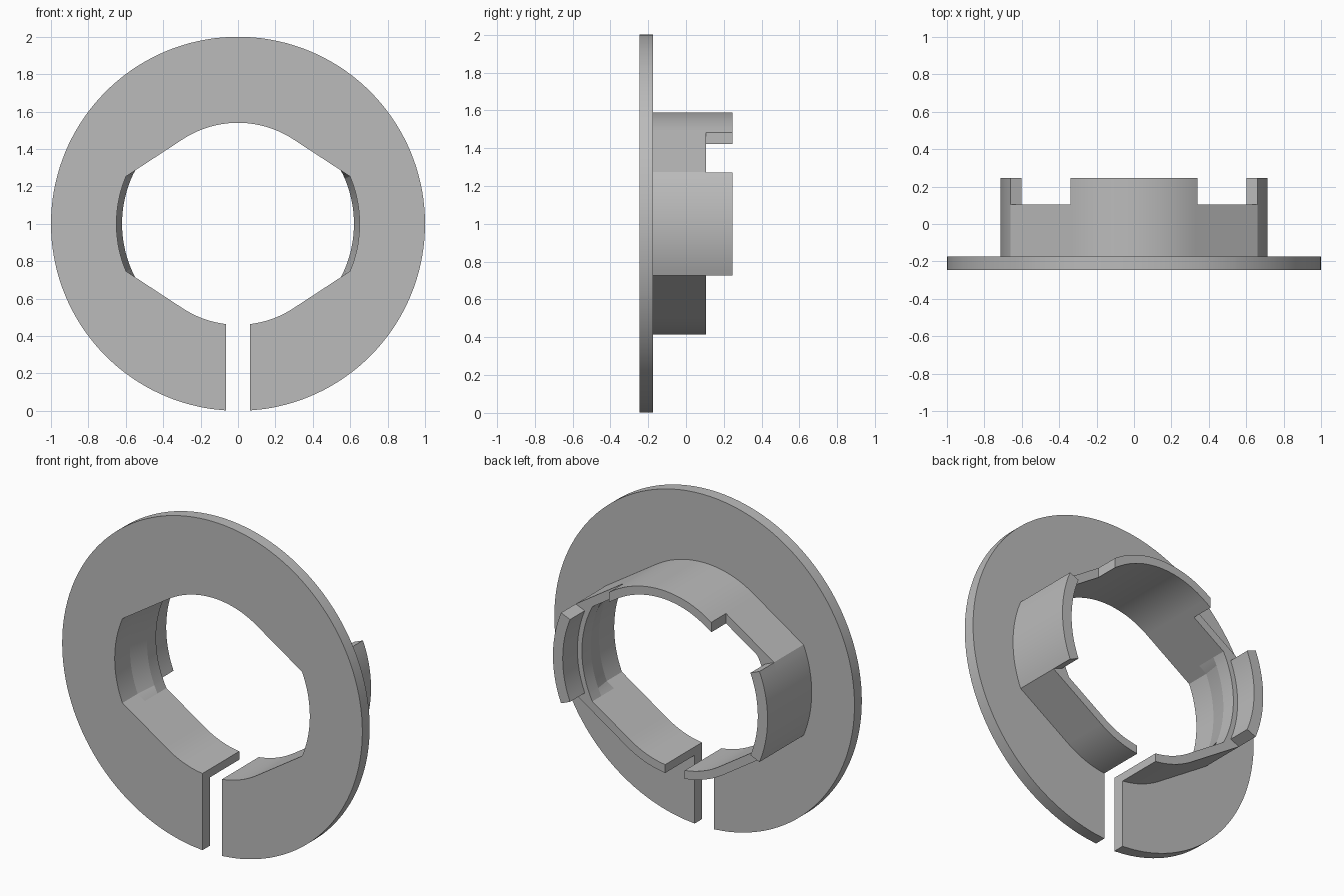
import bpy, bmesh
from math import sin, cos, asin, acos, radians, pi

cube = bpy.data.objects.get("Cube")
if cube:
    bpy.data.objects.remove(cube, do_unlink=True)

grey = bpy.data.materials.new("plain grey")
grey.use_nodes = True
COLOUR = (0.5, 0.5, 0.5, 1)
grey.diffuse_color = COLOUR
grey.node_tree.nodes["Principled BSDF"].inputs["Base Color"].default_value = COLOUR

TILT = radians(33.2)      # where the crown arc turns into the straight flank
INNER, OUTER = 0.54, 0.59  # crown radii of the opening and of the collar
SLOT = 0.065              # half width of the slot
CENTRE = 1.0


def radius(crown, side, a):
    """Outline: crown arc, tangent flank, side arc; a is measured from the top."""
    fold = min(a, pi - a)
    return min(side, crown / cos(max(0, fold - TILT)))


def corner(crown, side):
    return TILT + acos(crown / side)


def cut_angle(crown, side, x, bottom):
    """Angle at which the outline crosses a vertical cut at x."""
    a = 0.3
    for _ in range(40):
        a = asin(x / radius(crown, side, a))
    return pi - a if bottom else a


def stations(start, end):
    """Even steps plus the outline's corners."""
    kinks = [TILT, corner(INNER, 0.65), corner(INNER, 0.62), corner(OUTER, 0.715)]
    marks = kinks + [pi - k for k in kinks] + [start, end]
    marks += [radians(2.5 * i) for i in range(73)]
    out = []
    for a in sorted(m for m in marks if start <= m <= end):
        if not out or a - out[-1] > 0.004:
            out.append(a)
    return out


def sweep(name, section, start, end, cut_x=None):
    """Sweep (crown, side, y) corners round the +x half, then mirror it."""
    bm = bmesh.new()
    rows = [[a] * len(section) for a in stations(start, end)]
    if cut_x:
        rows.append([cut_angle(c, s, cut_x, end > pi / 2) for c, s, y in section])
    loops = []
    for row in rows:
        loop = []
        for a, (c, s, y) in zip(row, section):
            r = radius(c, s, a)
            loop.append(bm.verts.new((r * sin(a), y, CENTRE + r * cos(a))))
        loops.append(loop)
    n = len(section)
    for p, q in zip(loops, loops[1:]):
        for i in range(n):
            j = (i + 1) % n
            bm.faces.new((p[i], p[j], q[j], q[i]))
    bm.faces.new(loops[-1])
    if start > 0:
        bm.faces.new(loops[0][::-1])
    bmesh.ops.recalc_face_normals(bm, faces=bm.faces)
    # an open half can be oriented inwards, so check the front-most face
    front = min(bm.faces, key=lambda f: f.calc_center_median().y)
    if front.normal.y > 0:
        bmesh.ops.reverse_faces(bm, faces=bm.faces)
    mesh = bpy.data.meshes.new(name)
    bm.to_mesh(mesh)
    bm.free()
    mesh.materials.append(grey)
    ob = bpy.data.objects.new(name, mesh)
    bpy.context.collection.objects.link(ob)
    bpy.ops.object.select_all(action='DESELECT')
    ob.select_set(True)
    bpy.context.view_layer.objects.active = ob
    bpy.ops.object.shade_smooth_by_angle(angle=radians(10))
    mirror = ob.modifiers.new("mirror", 'MIRROR')
    mirror.use_clip = True
    return ob


def block(inner, outer, y0, y1):
    return [(*inner, y0), (*outer, y0), (*outer, y1), (*inner, y1)]


FRONT, SEAT, STEP, BACK = -0.245, -0.175, 0.105, 0.245
hole, wall = (INNER, 0.65), (OUTER, 0.715)
nearly_bottom = radians(172)

# Split front disc
sweep("flange", block(hole, (1, 1), FRONT, SEAT), 0, nearly_bottom, SLOT)

# Split collar with a sloped lip inside its two sides
lip = (INNER, 0.62)
collar = [(*hole, SEAT), (*wall, SEAT), (*wall, STEP), (*lip, STEP),
          (*lip, 0.02), (*hole, -0.1)]
sweep("collar", collar, 0, nearly_bottom, SLOT)

# Raised tabs behind the collar
sweep("top_tab", block(hole, wall, STEP, BACK), 0, TILT, 0.34)
end = corner(*wall)
sweep("side_tabs", block(hole, wall, STEP, BACK), end, pi - end)
